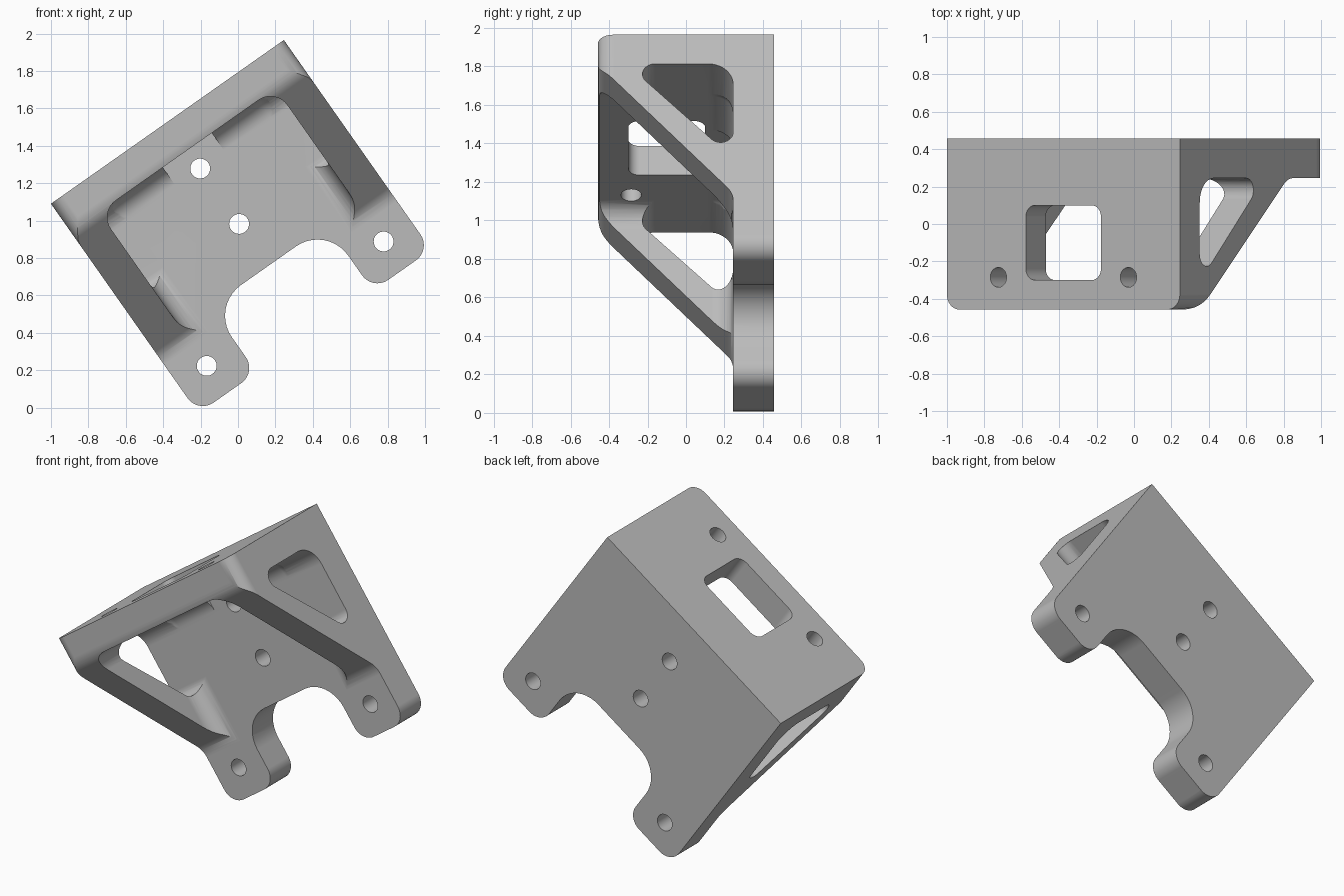
import bpy, bmesh, math
from mathutils import Vector, Matrix

cube = bpy.data.objects.get("Cube")
if cube:
    bpy.data.objects.remove(cube, do_unlink=True)

HALF = 0.761      # half width
LENGTH = 1.37     # plate length below the top edge
BACK, FACE, FRONT = 0.457, 0.245, -0.457
WALL = 0.185      # wall thickness
TILT = math.atan2(0.875, 1.245)


def rounded(corners, steps=10):
    """Fillet a polygon given as (a, b, radius) corners."""
    pts = []
    n = len(corners)
    for i, (a, b, r) in enumerate(corners):
        p = Vector((a, b))
        if not r:
            pts.append(p)
            continue
        d1 = (Vector(corners[i - 1][:2]) - p).normalized()
        d2 = (Vector(corners[(i + 1) % n][:2]) - p).normalized()
        half = d1.angle(d2) / 2
        centre = p + (d1 + d2).normalized() * (r / math.sin(half))
        start = p + d1 * (r / math.tan(half)) - centre
        end = p + d2 * (r / math.tan(half)) - centre
        sweep = start.angle_signed(end)
        for k in range(steps + 1):
            pts.append(centre + Matrix.Rotation(-sweep * k / steps, 2) @ start)
    return pts


def finish(name, bm):
    bmesh.ops.recalc_face_normals(bm, faces=bm.faces)
    mesh = bpy.data.meshes.new(name)
    bm.to_mesh(mesh)
    bm.free()
    obj = bpy.data.objects.new(name, mesh)
    bpy.context.collection.objects.link(obj)
    return obj


def prism(name, pts, axis, lo, hi):
    """Extrude a 2D outline along one axis."""
    place = {"x": lambda p, h: (h, p[0], p[1]),
             "y": lambda p, h: (p[0], h, p[1]),
             "z": lambda p, h: (p[0], p[1], h)}[axis]
    bm = bmesh.new()
    face = bm.faces.new([bm.verts.new(place(p, lo)) for p in pts])
    out = bmesh.ops.extrude_face_region(bm, geom=[face])
    move = Vector(place((0, 0), hi - lo))
    bmesh.ops.translate(bm, vec=move, verts=[v for v in out["geom"] if isinstance(v, bmesh.types.BMVert)])
    return finish(name, bm)


def rect(a0, a1, b0, b1, r=0):
    return rounded([(a0, b0, r), (a1, b0, r), (a1, b1, r), (a0, b1, r)])


def circle(a, b, r, n=40):
    return [(a + r * math.cos(math.tau * k / n), b + r * math.sin(math.tau * k / n)) for k in range(n)]


def combine(target, tool, operation="DIFFERENCE"):
    tool.hide_render = True
    mod = target.modifiers.new("cut", "BOOLEAN")
    mod.operation, mod.solver, mod.object = operation, "EXACT", tool
    bpy.context.view_layer.objects.active = target
    bpy.ops.object.modifier_apply(modifier=mod.name)
    bpy.data.objects.remove(tool, do_unlink=True)


# Bracket body: sloping side profile
bracket = prism("mounting_bracket", rounded([
    (BACK, 0, 0), (BACK, -LENGTH, 0), (FACE, -LENGTH, 0),
    (FACE, -1.005, 0.13), (FRONT, -0.19, 0.14), (FRONT, 0, 0)]), "x", -HALF, HALF)

# Front outline with two feet and the gap between them
right = [(HALF, 0, 0), (HALF, -LENGTH, 0.1), (0.38, -LENGTH, 0.1), (0.38, -0.94, 0.2)]
left = [(-a, b, r) for a, b, r in reversed(right)]
combine(bracket, prism("outline", rounded(right + left), "y", -1, 1), "INTERSECT")

# Rounded front corners of the top shelf
combine(bracket, prism("shelf_outline", rounded([
    (-1, 1, 0), (-HALF, 1, 0), (-HALF, FRONT, 0.08), (HALF, FRONT, 0.08), (HALF, 1, 0)][1:]),
    "z", -2, 1), "INTERSECT")

# Pocket between the side walls, filleted inside
bm = bmesh.new()
bmesh.ops.create_cube(bm, size=1)
inner = HALF - WALL
for v in bm.verts:
    v.co = (math.copysign(inner, v.co.x), FACE if v.co.y > 0 else -1,
            -WALL if v.co.z > 0 else -2)
edges = []
for e in bm.edges:
    a, b = (v.co for v in e.verts)
    mid = (a + b) / 2
    at_plate, at_top, at_side = mid.y > 0, mid.z > -0.5, abs(mid.x) > 0.1
    if at_plate + at_top + at_side == 2 and mid.z > -1.5:
        edges.append(e)
bmesh.ops.bevel(bm, geom=edges, offset=0.11, segments=8, profile=0.5, affect="EDGES")
combine(bracket, finish("pocket", bm))

# Clearance in the fillet above the upper screw hole
combine(bracket, prism("clearance", rect(-0.16, 0.16, -0.4, -WALL), "y", 0, FACE))

# Triangular openings through both side walls
combine(bracket, prism("side_opening", rounded([
    (-0.31, -WALL, 0.065), (FACE, -WALL, 0.13), (FACE, -0.785, 0.065)]), "x", -1, 1))

# Shelf window and shelf screw holes
combine(bracket, prism("window", rect(-0.245, 0.245, -0.3, 0.1, 0.06), "z", -0.3, 0.2))
for x in (-0.425, 0.425):
    combine(bracket, prism("shelf_hole", circle(x, -0.285, 0.053), "z", -0.3, 0.2))

# Screw holes through the back plate
for x, z in ((0, -0.305), (0, -0.667), (-0.578, -1.188), (0.578, -1.188)):
    combine(bracket, prism("plate_hole", circle(x, z, 0.053), "y", 0.1, 1))

# Tilt into its resting pose
bracket.data.transform(Matrix.Translation((-0.3775, 0, 1.5275)) @ Matrix.Rotation(-TILT, 4, "Y"))

# Grey material
grey = bpy.data.materials.new("plain_grey")
grey.use_nodes = True
colour = (0.5, 0.5, 0.5, 1)
grey.diffuse_color = colour
grey.node_tree.nodes["Principled BSDF"].inputs["Base Color"].default_value = colour
bracket.data.materials.clear()
bracket.data.materials.append(grey)

# Smooth fillets with crisp edges
bpy.ops.object.select_all(action="DESELECT")
bracket.select_set(True)
bpy.context.view_layer.objects.active = bracket
bpy.ops.object.shade_smooth_by_angle(angle=math.radians(30))
normals = bracket.modifiers.new("even_shading", "WEIGHTED_NORMAL")
normals.keep_sharp = True
